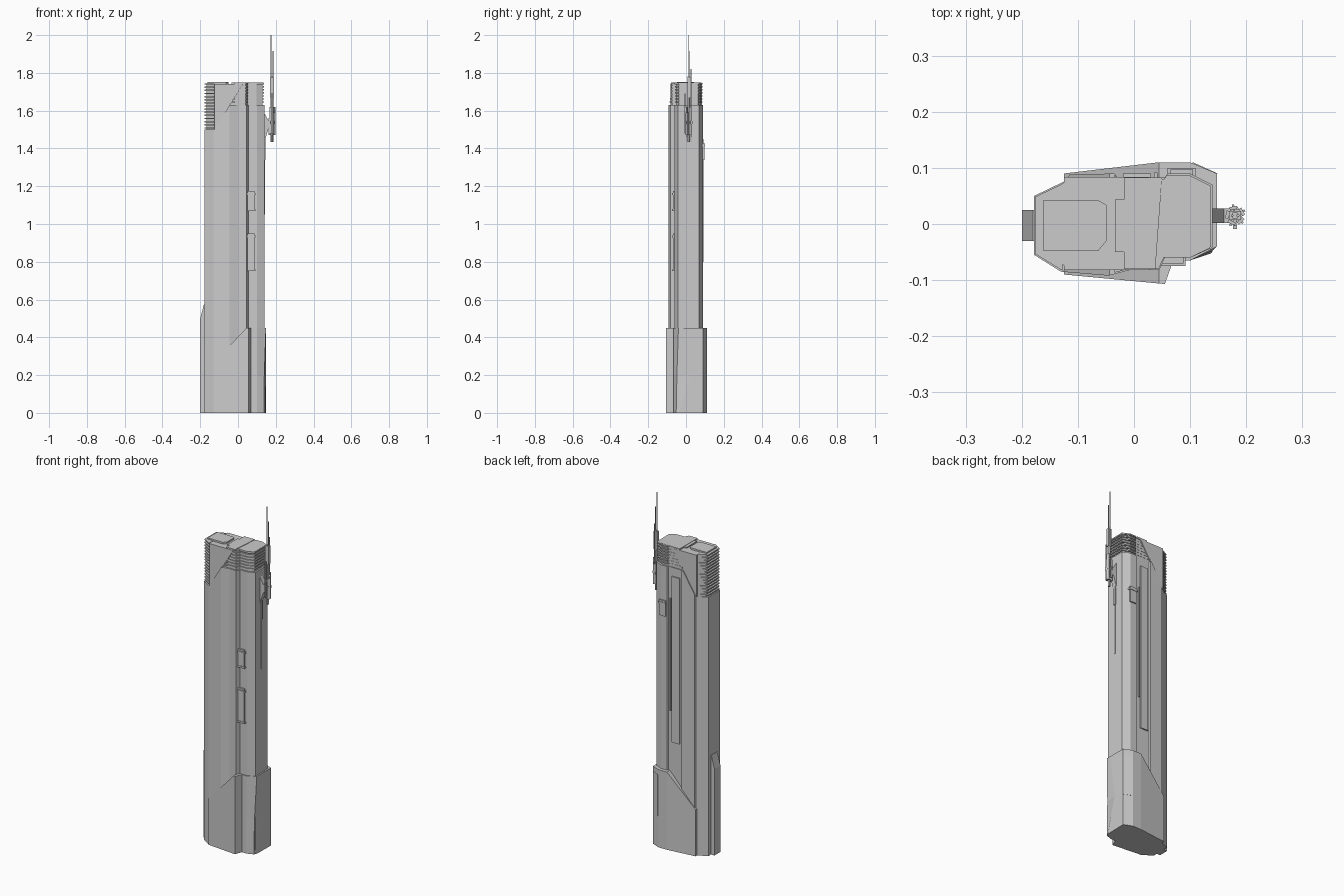
import bpy, bmesh, math
from mathutils import Vector, Matrix

if "Cube" in bpy.data.objects:
    bpy.data.objects.remove(bpy.data.objects["Cube"])


def finish(name, bm):
    bmesh.ops.recalc_face_normals(bm, faces=bm.faces)
    me = bpy.data.meshes.new(name)
    bm.to_mesh(me)
    bm.free()
    ob = bpy.data.objects.new(name, me)
    bpy.context.collection.objects.link(ob)
    return ob


def loft(name, rings, cut=None):
    """Skin 3D rings with end caps; cut=(point, normal) slices off the outer side."""
    bm = bmesh.new()
    vs = [[bm.verts.new(p) for p in r] for r in rings]
    n = len(vs[0])
    for a, b in zip(vs, vs[1:]):
        for i in range(n):
            j = (i + 1) % n
            bm.faces.new((a[i], a[j], b[j], b[i]))
    bm.faces.new(vs[0][::-1])
    bm.faces.new(vs[-1])
    if cut:
        geom = bm.verts[:] + bm.edges[:] + bm.faces[:]
        bmesh.ops.bisect_plane(bm, geom=geom, plane_co=cut[0], plane_no=cut[1], clear_outer=True)
        bmesh.ops.holes_fill(bm, edges=[e for e in bm.edges if e.is_boundary], sides=0)
    return finish(name, bm)


def prism(name, outline, z0, z1, cut=None):
    return loft(name, [[(x, y, z) for x, y in outline] for z in (z0, z1)], cut)


def plate(name, profile, y0, y1):
    """Front-view profile (x, z) given depth along y."""
    return loft(name, [[(x, y, z) for x, z in profile] for y in (y0, y1)])


def box(name, x0, x1, y0, y1, z0, z1):
    return prism(name, [(x0, y0), (x1, y0), (x1, y1), (x0, y1)], z0, z1)


def rod(name, x, y, r, z0, z1, sides=6):
    ring = [(x + r * math.cos(k * math.tau / sides), y + r * math.sin(k * math.tau / sides))
            for k in range(sides)]
    return prism(name, ring, z0, z1)


# Tower shaft with its sloping shoulder
body = [(-.178, -.055), (-.13, -.085), (-.045, -.092), (0, -.08), (.045, -.082), (.055, -.06),
        (.1, -.06), (.14, -.042), (.14, .07), (.1, .09), (.06, .09), (.055, .083), (-.03, .083),
        (-.035, .09), (-.115, .088), (-.12, .078), (-.178, .05)]
prism("tower_shaft", body, 0, 1.5)
slope = Vector((-.24, 0, .15))
prism("tower_shoulder", body, 1.5, 1.63, ((-.125, 0, 1.5), slope))

# Podium wrapping the right side, with a twisted corner facet and sloping top
rings = []
for z, corner, mid in ((0, (.138, -.052), (.146, -.035)), (.2, (.139, -.048), (.147, .02)),
                       (.45, (.148, -.04), (.148, -.012))):
    pts = [(-.125, -.09), (.055, -.107), (.07, -.065), (.1, -.065), corner, mid,
           (.148, .09), (.1, .11), (.045, .11), (-.125, .09)]
    rings.append([(x, y, z) for x, y in pts])
loft("podium", rings, ((-.125, 0, .27), Vector((-.18, 0, .17))))
plate("podium_left_buttress", [(-.2, 0), (-.2, .5), (-.18, .575), (-.17, .575), (-.17, 0)], -.03, .025)
prism("podium_corner_panel", [(.145, .085), (.149, .09), (.105, .11), (.1, .105)], .18, .42)

# Crown core and slanted wall panels
core = [(-.166, -.045), (-.125, -.074), (.04, -.074), (.05, -.053), (.097, -.053), (.131, -.037),
        (.131, .063), (.096, .08), (-.12, .078), (-.166, .044)]
prism("crown_core", core, 1.49, 1.742)
wall = [(-.125, 1.5), (.028, 1.742), (-.125, 1.742)]
plate("crown_front_panel", wall, -.082, -.07)
plate("crown_back_panel", wall, .07, .084)

# Louvre slabs: a tall stack at the left, a short stack at the right
for i in range(15):
    z = 1.505 + i * .0166
    prism(f"left_louvre_{i}", [(x * .99, y * .97) for x, y in body], z, z + .007,
          ((-.127, 0, 0), (1, 0, 0)))
for i in range(7):
    z = 1.642 + i * .0163
    x_cut = -.125 + (z - 1.5) / 1.58
    prism(f"right_louvre_{i}", [(x * .98, y * .97) for x, y in body], z, z + .007,
          ((x_cut, 0, 0), (-1, 0, 0)))

# Roof plates
prism("roof_left_pad", [(-.162, -.047), (-.063, -.047), (-.049, -.03), (-.049, .034),
                        (-.063, .042), (-.162, .042)], 1.74, 1.752)
prism("roof_middle_plate", [(-.018, -.08), (.038, -.08), (.05, .083), (-.018, .083)], 1.74, 1.75)
prism("roof_right_plate", [(.042, -.06), (.1, -.06), (.135, -.043), (.135, .066), (.115, .078),
                           (.05, .08)], 1.738, 1.748)
box("roof_step", -.034, -.018, -.05, .044, 1.74, 1.748)

# Bays and balconies on the front recess
for i, (z0, z1) in enumerate(((.75, .95), (1.07, 1.175))):
    box(f"front_bay_{i}", .05, .088, -.07, -.055, z0, z1)
    box(f"front_bay_ledge_{i}", .046, .092, -.075, -.055, z1 - .022, z1 - .01)
    box(f"front_bay_sill_{i}", .046, .092, -.073, -.055, z0, z0 + .01)

# Back panels
box("back_long_panel", -.02, .03, .08, .09, .62, 1.58)
box("back_thin_strip", .036, .042, .08, .092, .8, 1.45)
box("back_box", .065, .105, .085, .097, 1.34, 1.43)
box("back_box_ledge", .06, .11, .085, .1, 1.41, 1.42)

# Antenna bracket and mast
ax, ay = .18, .015
plate("antenna_bracket", [(.138, 1.59), (.16, 1.55), (.172, 1.55), (.172, 1.51), (.16, 1.5),
                          (.138, 1.43)], .002, .028)
box("antenna_bracket_strip", .138, .146, .009, .021, 1.34, 1.5)
box("right_wall_strip", .138, .1425, .012, .018, 1.05, 1.34)
rod("antenna_mast", ax, ay, .007, 1.435, 1.78)
rod("antenna_needle", ax - .005, ay, .0025, 1.7, 2.0)
rod("antenna_short_needle", ax + .004, ay + .012, .0025, 1.6, 1.82)
rod("antenna_second_needle", ax + .005, ay, .003, 1.7, 1.915)
box("antenna_upper_block", ax - .011, ax + .011, ay - .008, ay + .008, 1.67, 1.775)
rod("antenna_collar", ax, ay, .013, 1.47, 1.49)
for i in range(5):
    ob = box(f"antenna_panel_{i}", .011, .0165, -.007, .007, 1.47 + .012 * (i % 2), 1.62 - .03 * (i % 3))
    ob.matrix_world = Matrix.Translation((ax, ay, 0)) @ Matrix.Rotation(math.tau * i / 5 + .5, 4, 'Z')
    arm = box(f"antenna_arm_{i}", 0, .02, -.002, .002, 1.53, 1.545)
    arm.matrix_world = ob.matrix_world.copy()
box("antenna_side_panel", ax - .004, ax + .004, ay - .024, ay - .018, 1.48, 1.69)
box("antenna_side_arm", ax - .003, ax + .003, ay - .024, ay, 1.57, 1.58)
